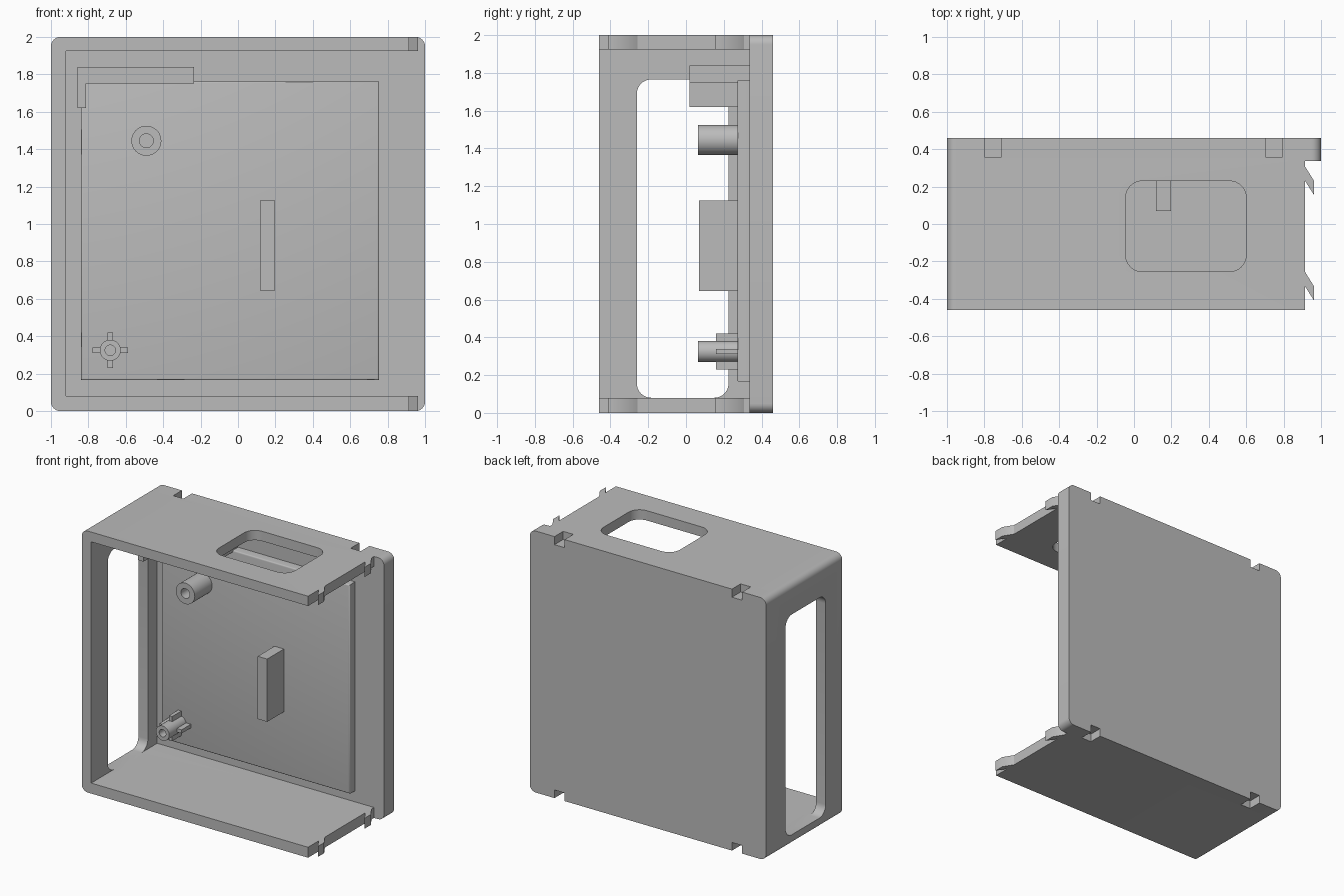
import bpy, bmesh, math

if "Cube" in bpy.data.objects:
    bpy.data.objects.remove(bpy.data.objects["Cube"])

grey = bpy.data.materials.new("plain_grey")
grey.diffuse_color = (0.5, 0.5, 0.5, 1)
grey.use_nodes = True
grey.node_tree.nodes["Principled BSDF"].inputs["Base Color"].default_value = grey.diffuse_color

BACK, PLATE, FRONT, PANEL = 0.46, 0.337, -0.46, 0.272   # depth levels along y
PLACE = {"x": lambda u, v, d: (d, u, v),
         "y": lambda u, v, d: (u, d, v),
         "z": lambda u, v, d: (u, v, d)}


def prism(name, pts, axis, lo, hi):
    """Extrude a closed outline along an axis."""
    bm = bmesh.new()
    rings = [[bm.verts.new(PLACE[axis](u, v, d)) for u, v in pts] for d in (lo, hi)]
    n = len(pts)
    for ring in rings:
        bm.faces.new(ring)
    for i in range(n):
        j = (i + 1) % n
        bm.faces.new((rings[0][i], rings[0][j], rings[1][j], rings[1][i]))
    bmesh.ops.recalc_face_normals(bm, faces=bm.faces)
    mesh = bpy.data.meshes.new(name)
    bm.to_mesh(mesh)
    bm.free()
    mesh.materials.append(grey)
    ob = bpy.data.objects.new(name, mesh)
    bpy.context.collection.objects.link(ob)
    return ob


def arc(cx, cy, r, a0, a1, n=8):
    return [(cx + r * math.cos(math.radians(a0 + (a1 - a0) * i / n)),
             cy + r * math.sin(math.radians(a0 + (a1 - a0) * i / n))) for i in range(n + 1)]


def rounded(u0, u1, v0, v1, r):
    return (arc(u0 + r, v0 + r, r, 180, 270) + arc(u1 - r, v0 + r, r, 270, 360)
            + arc(u1 - r, v1 - r, r, 0, 90) + arc(u0 + r, v1 - r, r, 90, 180))


def circle(cx, cy, r, n=48):
    return arc(cx, cy, r, 0, 360, n)[:-1]


def box(name, x0, x1, y0, y1, z0, z1):
    return prism(name, [(x0, z0), (x1, z0), (x1, z1), (x0, z1)], "y", y0, y1)


def combine(ob, other, op="DIFFERENCE"):
    """Apply a boolean and drop the tool object."""
    mod = ob.modifiers.new("bool", "BOOLEAN")
    mod.operation, mod.object, mod.solver = op, other, "EXACT"
    bpy.context.view_layer.objects.active = ob
    bpy.ops.object.modifier_apply(modifier=mod.name)
    bpy.data.objects.remove(other)


# Case: back plate plus C-shaped wall frame, open on the right and front
R = 0.05
case = prism("case", rounded(-1, 1, 0, 2, R), "y", PLATE, BACK)
outline = ([(0.915, 2)] + arc(-1 + R, 2 - R, R, 90, 180) + arc(-1 + R, R, R, 180, 270)
           + [(0.915, 0), (0.915, 0.08), (-0.92, 0.08), (-0.92, 1.925), (0.915, 1.925)])
combine(case, prism("walls", outline, "y", FRONT, PLATE + 0.05), "UNION")

# Windows in the left wall and the top wall
combine(case, prism("left_window", rounded(-0.26, 0.225, 0.08, 1.765, 0.075), "x", -1.1, -0.88))
combine(case, prism("top_window", rounded(-0.045, 0.6, -0.255, 0.23, 0.09), "z", 1.85, 2.1))

# Notches along the back edges, top and bottom
for x0 in (-0.797, 0.705):
    for z0, z1 in ((-0.1, 0.062), (1.938, 2.1)):
        combine(case, box("notch", x0, x0 + 0.086, 0.355, 0.6, z0, z1))

# Snap hooks on the right ends of the top and bottom walls
for level, z0, z1 in (("lower", 0.0, 0.08), ("upper", 1.925, 2.0)):
    for side, y in (("rear", 0.307), ("front", -0.257)):
        pts = [(0.9, y), (0.915, y), (0.963, y - 0.077), (0.963, y - 0.153),
               (0.915, y - 0.077), (0.9, y - 0.077)]
        prism(f"{level}_{side}_hook", pts, "z", z0, z1)

# Raised panel with softened front edges
panel = box("raised_panel", -0.84, 0.755, PANEL, PLATE + 0.01, 0.165, 1.763)
bm = bmesh.new()
bm.from_mesh(panel.data)
front_edges = [e for e in bm.edges if all(v.co.y < PANEL + 0.001 for v in e.verts)]
bmesh.ops.bevel(bm, geom=front_edges, offset=0.01, segments=3, affect="EDGES", profile=0.5)
bm.to_mesh(panel.data)
bm.free()

# Corner bracket and upright rib
prism("corner_bracket", [(-0.857, 1.62), (-0.812, 1.62), (-0.812, 1.75), (-0.235, 1.75),
                         (-0.235, 1.84), (-0.857, 1.84)], "y", 0.018, PLATE + 0.01)
box("upright_rib", 0.118, 0.198, 0.07, PANEL + 0.01, 0.645, 1.125)

# Hollow screw posts
for name, x, z, r, hole in (("large_post", -0.49, 1.445, 0.08, 0.037),
                            ("small_post", -0.683, 0.325, 0.056, 0.028)):
    post = prism(name, circle(x, z, r), "y", 0.063, PANEL + 0.01)
    combine(post, prism("bore", circle(x, z, hole, 32), "y", 0.0, PANEL - 0.002))

# Four fins around the small post
for i, (dx, dz) in enumerate(((1, 0), (-1, 0), (0, 1), (0, -1))):
    cx, cz = -0.683 + dx * 0.0715, 0.325 + dz * 0.0715
    hx, hz = (0.0225, 0.014) if dx else (0.014, 0.0225)
    box(f"post_fin_{i + 1}", cx - hx, cx + hx, 0.16, PANEL + 0.01, cz - hz, cz + hz)

# Smooth the rounded surfaces, keep hard edges
bpy.ops.object.select_all(action="SELECT")
bpy.context.view_layer.objects.active = case
bpy.ops.object.shade_smooth_by_angle(angle=math.radians(32))
